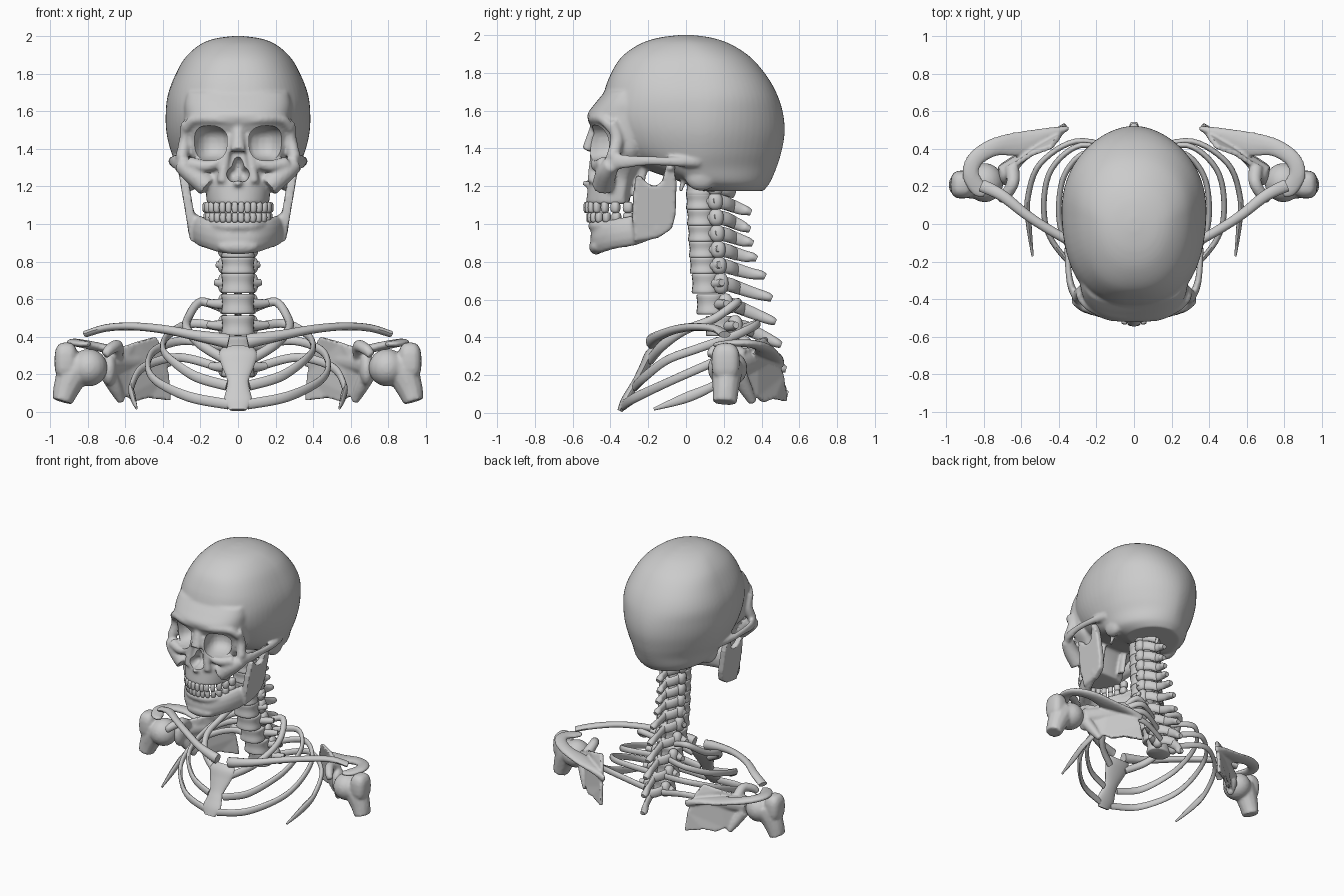
import bpy, bmesh, math
from mathutils import Vector, Matrix

X, Y, Z = Vector((1, 0, 0)), Vector((0, 1, 0)), Vector((0, 0, 1))


def spw(v, n):
    return math.copysign(abs(v) ** (2 / n), v)


def spline(pts, n=6):
    """Catmull-Rom resampling of tuples of any length."""
    out, m = [], len(pts)
    for i in range(m - 1):
        a, b, c, d = (pts[max(i - 1, 0)], pts[i], pts[i + 1], pts[min(i + 2, m - 1)])
        for k in range(n):
            t = k / n
            out.append([0.5 * (2 * q + (r - p) * t + (2 * p - 5 * q + 4 * r - s) * t * t
                               + (3 * q - p - 3 * r + s) * t ** 3) for p, q, r, s in zip(a, b, c, d)])
    return out + [list(pts[-1])]


def loft(bm, rings):
    vs = [[bm.verts.new(p) for p in r] for r in rings]
    n = len(vs[0])
    for a, b in zip(vs, vs[1:]):
        for i in range(n):
            bm.faces.new((a[i], a[(i + 1) % n], b[(i + 1) % n], b[i]))
    bm.faces.new(vs[0][::-1])
    bm.faces.new(vs[-1])


def stack(bm, rows, seg=64, n=6, back=0.0):
    """Egg-shaped horizontal sections: z, front y, back y, widest y, half width, roundness."""
    rings = []
    for z, yf, yb, yc, w, e in spline(rows, n):
        ring = []
        for k in range(seg):
            a = 2 * math.pi * k / seg
            f = e - back if math.sin(a) > 0 else e
            s = spw(math.sin(a), f)
            ring.append((w * spw(math.cos(a), f), yc + s * ((yb - yc) if s > 0 else (yc - yf)), z))
        rings.append(ring)
    loft(bm, rings)


def tube(bm, pts, ref=Z, seg=12, n=6):
    """Swept oval: points are x, y, z, radius, optional second radius."""
    pts = spline([p if len(p) == 5 else (*p, p[3]) for p in pts], n)
    pos = [Vector(p[:3]) for p in pts]
    rings = []
    for i, p in enumerate(pts):
        t = (pos[min(i + 1, len(pos) - 1)] - pos[max(i - 1, 0)]).normalized()
        side = t.cross(ref).normalized()
        up = side.cross(t)
        rings.append([pos[i] + side * p[3] * math.cos(a) + up * p[4] * math.sin(a)
                      for a in (2 * math.pi * k / seg for k in range(seg))])
    loft(bm, rings)


def blob(bm, c, r, e=2, turn=0, u=20, v=12):
    vs = bmesh.ops.create_uvsphere(bm, u_segments=u, v_segments=v, radius=1)['verts']
    rot = Matrix.Rotation(turn, 3, 'Z')
    for w in vs:
        w.co = Vector(c) + rot @ Vector([spw(q, e) * k for q, k in zip(w.co, r)])


def plate(bm, pts, off):
    loft(bm, [[Vector(p) - off for p in pts], [Vector(p) + off for p in pts]])


def mirror(bm):
    d = bmesh.ops.duplicate(bm, geom=bm.verts[:] + bm.edges[:] + bm.faces[:])['geom']
    for w in d:
        if isinstance(w, bmesh.types.BMVert):
            w.co.x *= -1


def finish(name, bm, voxel=0, smooth=0, cutter=None):
    bmesh.ops.recalc_face_normals(bm, faces=bm.faces)
    me = bpy.data.meshes.new(name)
    bm.to_mesh(me)
    bm.free()
    ob = bpy.data.objects.new(name, me)
    bpy.context.collection.objects.link(ob)
    if voxel:
        m = ob.modifiers.new('fuse', 'REMESH')
        m.mode, m.voxel_size = 'VOXEL', voxel
    if smooth:
        m = ob.modifiers.new('soften', 'SMOOTH')
        m.factor, m.iterations = 0.5, smooth
    if cutter:
        m = ob.modifiers.new('cut', 'BOOLEAN')
        m.operation, m.object, m.solver = 'DIFFERENCE', cutter, 'EXACT'
    if ob.modifiers:
        dg = bpy.context.evaluated_depsgraph_get()
        new = bpy.data.meshes.new_from_object(ob.evaluated_get(dg))
        ob.modifiers.clear()
        ob.data = new
    ob.data.shade_smooth()
    ob.data.set_sharp_from_angle(angle=math.radians(45))
    return ob


# Orbit and nose openings
bm = bmesh.new()
blob(bm, (0.16, -0.5, 1.43), (0.1, 0.17, 0.094), 2.6, 0.3)
blob(bm, (0.026, -0.53, 1.265), (0.036, 0.1, 0.042))
mirror(bm)
blob(bm, (0, -0.53, 1.3), (0.036, 0.1, 0.07))
cutter = finish('opening_cutter', bm, 0.01, 2)
cutter.hide_render = True

# Skull: paired details, then braincase and face core
bm = bmesh.new()
tube(bm, [(0.02, -0.49, 1.55, .03), (0.13, -0.485, 1.56, .03), (0.23, -0.44, 1.555, .028),
          (0.275, -0.395, 1.51, .028)])
tube(bm, [(0.275, -0.395, 1.54, .03), (0.283, -0.365, 1.45, .03, .035), (0.3, -0.39, 1.35, .035)], Y)
tube(bm, [(0.06, -0.475, 1.36, .025), (0.15, -0.475, 1.31, .03), (0.26, -0.43, 1.32, .04)])
tube(bm, [(0.305, -0.39, 1.32, .045), (0.25, -0.42, 1.275, .055), (0.16, -0.44, 1.2, .06)])
tube(bm, [(0.29, -0.41, 1.325, .028, .05), (0.335, -0.33, 1.33, .02, .038),
          (0.352, -0.2, 1.335, .017, .026), (0.345, -0.06, 1.33, .022, .026), (0.31, 0.06, 1.33, .035)])
tube(bm, [(0.04, -0.475, 1.47, .025), (0.068, -0.485, 1.35, .026), (0.085, -0.495, 1.22, .028)], Y)
blob(bm, (0.255, 0.08, 1.25), (0.05, 0.085, 0.075))
tube(bm, [(0.2, 0.0, 1.28, .018), (0.19, -0.03, 1.17, .012)], Y)
tube(bm, [(0.1, -0.22, 1.36, .02, .03), (0.1, -0.26, 1.14, .018, .03)], Y)
blob(bm, (0.07, 0.07, 1.22), (0.04, 0.06, 0.04))
mirror(bm)
tube(bm, [(0, -0.475, 1.51, .034), (0, -0.495, 1.45, .036), (0, -0.527, 1.39, .04, .026)], Y)
blob(bm, (0, -0.52, 1.215), (0.025, 0.03, 0.02))
stack(bm, [(2.0, -.04, .04, 0, .03, 2), (1.985, -.15, .14, 0, .13, 2.1), (1.95, -.25, .24, .03, .21, 2.2),
           (1.88, -.345, .345, .06, .285, 2.35), (1.78, -.405, .43, .07, .34, 2.45),
           (1.68, -.44, .485, .08, .375, 2.4), (1.58, -.47, .515, .08, .385, 2.25),
           (1.48, -.45, .522, .08, .38, 2.15), (1.38, -.38, .505, .08, .355, 2.1),
           (1.3, -.24, .48, .08, .322, 2.1), (1.22, -.02, .445, .12, .28, 2.2), (1.175, .08, .41, .2, .2, 2.2)],
      back=.3)
stack(bm, [(1.105, -.53, -.3, -.34, .165, 2.2), (1.17, -.522, -.29, -.34, .172, 2.2),
           (1.24, -.512, -.27, -.33, .178, 2.2), (1.3, -.49, -.24, -.3, .21, 2.2),
           (1.37, -.475, -.2, -.3, .27, 2.2), (1.45, -.475, -.2, -.29, .285, 2.3),
           (1.53, -.51, -.2, -.3, .288, 2.3), (1.58, -.522, -.2, -.3, .285, 2.4),
           (1.64, -.48, -.2, -.3, .285, 2.4), (1.7, -.43, -.2, -.3, .27, 2.4)])
finish('skull', bm, 0.0105, 5, cutter)
bpy.data.objects.remove(cutter)

# Lower jaw
bm = bmesh.new()
tube(bm, [(-.03, -.47, .925, .036, .085), (.07, -.46, .925, .038, .083), (.15, -.39, .945, .038, .08),
          (.205, -.28, .965, .036, .08), (.245, -.15, 1.0, .026, .065)])
tube(bm, [(-.03, -.49, .99, .03), (.08, -.47, .99, .03), (.15, -.37, .995, .03), (.2, -.24, 1.01, .028)])
ramus = [(-.27, .91), (-.285, 1.03), (-.28, 1.15), (-.265, 1.26), (-.24, 1.255), (-.205, 1.215),
         (-.165, 1.2), (-.13, 1.22), (-.105, 1.3), (-.065, 1.3), (-.05, 1.22), (-.055, 1.05),
         (-.075, .975), (-.15, .925)]
plate(bm, [(0.235 + (z - .93) * .17, y, z) for y, z in ramus], X * 0.023)
blob(bm, (0.295, -0.083, 1.3), (0.045, 0.026, 0.026))
mirror(bm)
blob(bm, (0, -0.475, 0.88), (0.11, 0.038, 0.042))
finish('lower_jaw', bm, 0.01, 4)

# Teeth rows
for name, z, rx, yf, h in (('upper_teeth', 1.088, .163, -.53, .03), ('lower_teeth', 1.035, .158, -.515, .028)):
    bm = bmesh.new()
    for k in range(7):
        a = math.radians((6, 18, 30, 43, 57, 72, 87)[k])
        w = (.017, .016, .017, .018, .02, .024, .027)[k]
        blob(bm, (rx * math.sin(a), -.29 + (yf + .29) * math.cos(a) ** .9, z),
             (w, .014 + .002 * k, h), 3, a * 0.85, 12, 8)
    mirror(bm)
    finish(name, bm)

# Spine: z, body y, spinous tip y, tip z, transverse half width
spine = [(1.195, .08, .22, 1.17, .13), (1.12, .08, .345, 1.06, .1), (1.035, .085, .34, .97, .1),
         (.95, .09, .355, .895, .1), (.865, .095, .375, .815, .105), (.78, .1, .42, .72, .11),
         (.685, .11, .455, .605, .12), (.575, .135, .475, .48, .16), (.46, .185, .505, .36, .16),
         (.35, .235, .53, .23, .15), (.24, .28, .54, .1, .15)]
for i, (z, y, ty, tz, tw) in enumerate(spine):
    bm = bmesh.new()
    h = .043 if i < 6 else .053
    tube(bm, [(.03, y + .02, z, .03), (tw * .7, y + .06, z, .026), (tw, y + .08, z + .005, .018)])
    blob(bm, (.072, y + .075, z), (.036, .04, h + .004), 2.3)
    tube(bm, [(.072, y + .085, z, .018, .038), (.045, y + .135, z - .01, .018, .036),
              (0, y + .17, z - .025, .018, .034)])
    mirror(bm)
    stack(bm, [(z - h, y - .075, y + .06, y, .083, 2.3), (z - h * .8, y - .08, y + .07, y, .089, 2.3),
               (z, y - .075, y + .065, y, .083, 2.3), (z + h * .8, y - .08, y + .07, y, .089, 2.3),
               (z + h, y - .075, y + .06, y, .083, 2.3)], 24, 3)
    tube(bm, [(0, y + .13, z - .01, .024, .036), (0, (y + .15 + ty) / 2, (z + tz) / 2 - .01, .018, .03),
              (0, ty - .025, tz + .01, .026, .024), (0, ty, tz, .018, .016)])
    finish('vertebra_%d' % (i + 1), bm)

# Ribs
ribs = [[(.08, .24, .55), (.2, .27, .585), (.265, .15, .5), (.27, .0, .44), (.2, -.12, .36), (.07, -.19, .28)],
        [(.08, .31, .45), (.25, .38, .47), (.37, .26, .41), (.4, .06, .34), (.36, -.1, .28),
         (.23, -.22, .19), (.06, -.27, .14)],
        [(.08, .36, .34), (.28, .42, .38), (.44, .29, .33), (.48, .08, .24), (.43, -.1, .16),
         (.26, -.27, .08), (.05, -.33, .04)],
        [(.08, .4, .23), (.31, .44, .29), (.5, .32, .24), (.565, .14, .14), (.56, 0, .08), (.54, -.17, .02)]]
bm = bmesh.new()
for k, path in enumerate(ribs):
    n = len(path)
    tube(bm, [(*p, (.015 if k else .022) * (.4 if k == 3 and j == n - 1 else 1),
               .008 if k == 3 and j == n - 1 else .023 + .004 * (j > n - 3)) for j, p in enumerate(path)])
mirror(bm)
finish('ribs', bm)

# Breastbone
bm = bmesh.new()
tube(bm, [(0, -.165, .34, .085, .022), (0, -.19, .305, .104, .03), (0, -.22, .245, .086, .026),
          (0, -.26, .17, .058, .022), (0, -.29, .12, .062, .022), (0, -.325, .06, .074, .022),
          (0, -.35, .01, .045, .014)], Y, 20)
finish('breastbone', bm)

# Collarbones
bm = bmesh.new()
tube(bm, [(.05, -.18, .375, .032, .038), (.1, -.175, .385, .034, .036), (.24, -.14, .41, .026, .027),
          (.4, -.06, .44, .025, .023), (.56, .04, .455, .026, .021), (.7, .15, .447, .03, .02),
          (.81, .205, .415, .034, .018)])
mirror(bm)
finish('collarbones', bm)

# Shoulder blades
bm = bmesh.new()
plate(bm, [(.44, .41, .4), (.55, .37, .37), (.66, .3, .33), (.69, .28, .15), (.63, .34, .045), (.6, .37, .085),
           (.55, .41, .055), (.48, .46, .075), (.36, .53, .06), (.37, .51, .2), (.4, .46, .33)],
      Vector((.006, .012, 0)))
tube(bm, [(.35, .51, .26, .012, .025), (.45, .48, .29, .035, .024), (.6, .43, .315, .065, .022),
          (.74, .41, .345, .05, .024), (.84, .35, .365, .045, .022), (.87, .27, .37, .045, .02),
          (.83, .19, .362, .045, .018), (.79, .16, .36, .02, .014)])
tube(bm, [(.65, .3, .3, .04), (.645, .22, .35, .034), (.685, .15, .33, .03), (.71, .13, .3, .022)], X)
tube(bm, [(.69, .27, .25, .05, .06), (.6, .35, .27, .028, .05), (.48, .43, .29, .014, .03)])
tube(bm, [(.69, .28, .2, .045), (.65, .32, .12, .035), (.62, .355, .055, .02)], Y)
blob(bm, (.685, .265, .23), (.04, .06, .09))
mirror(bm)
finish('shoulder_blades', bm, 0.009, 3)

# Upper arm stubs
bm = bmesh.new()
blob(bm, (.795, .22, .235), (.1, .105, .1))
blob(bm, (.915, .21, .27), (.062, .075, .1), 2.8)
tube(bm, [(.84, .22, .25, .085), (.88, .215, .2, .085, .08), (.915, .21, .12, .07, .07),
          (.935, .205, .055, .055, .065)], Y)
mirror(bm)
finish('upper_arm_stubs', bm, 0.01, 3)
